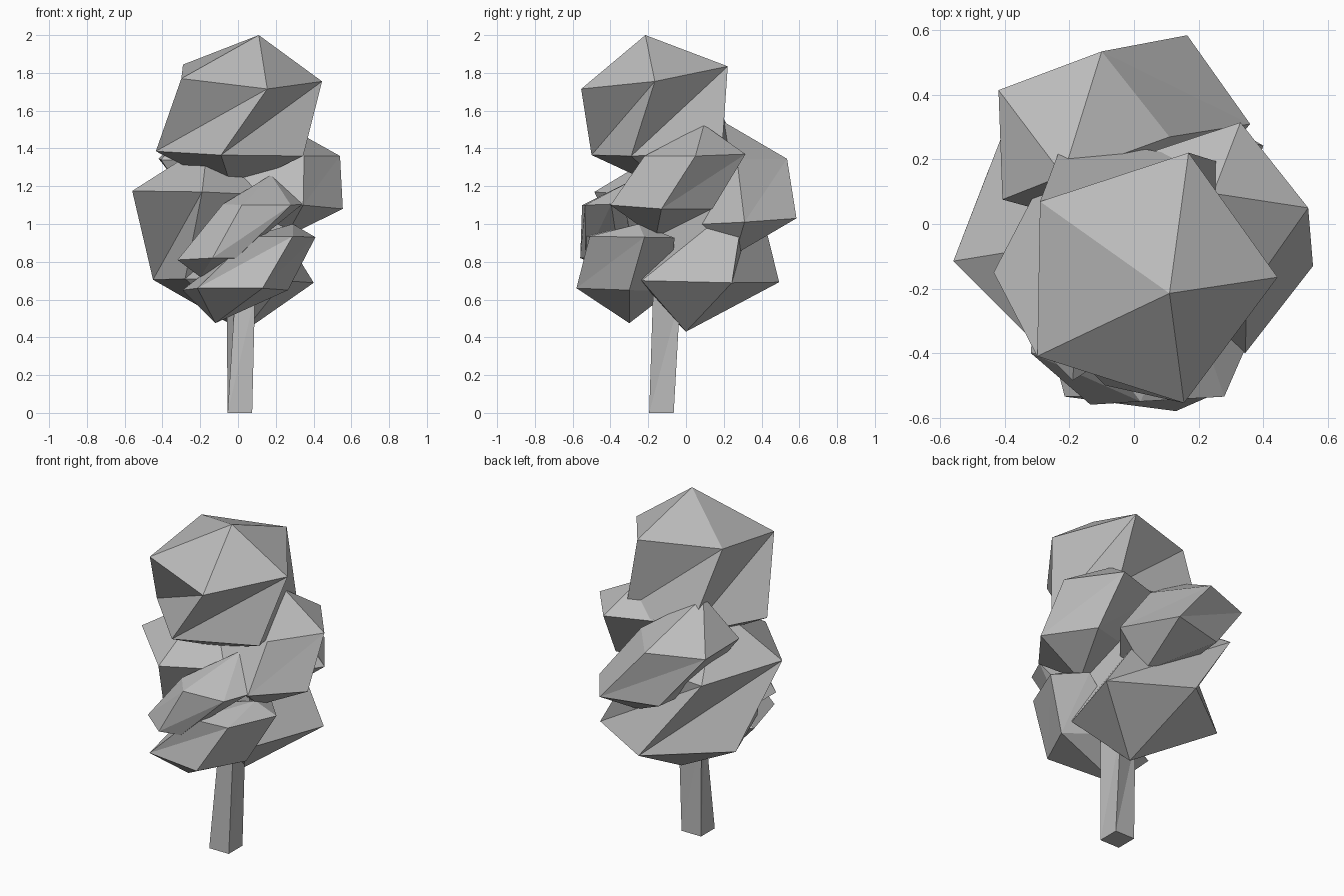
import bpy
import bmesh
from mathutils import Vector

# Remove the default cube only
default_cube = bpy.data.objects.get("Cube")
if default_cube:
    bpy.data.objects.remove(default_cube, do_unlink=True)

GOLDEN = (1 + 5 ** 0.5) / 2


def make_material(name, colour):
    material = bpy.data.materials.new(name)
    material.use_nodes = True
    material.diffuse_color = colour
    material.node_tree.nodes["Principled BSDF"].inputs["Base Color"].default_value = colour
    return material


grey = make_material("plain grey", (0.5, 0.5, 0.5, 1))


def twisted_solid(name, top, upper, lower, bottom):
    """Two rings joined by a band of triangles and closed with a tip at each end.
    Each lower corner sits below the upper edge with the same index."""
    bm = bmesh.new()
    tip, base = bm.verts.new(top), bm.verts.new(bottom)
    high = [bm.verts.new(point) for point in upper]
    low = [bm.verts.new(point) for point in lower]
    for i in range(len(high)):
        j = (i + 1) % len(high)
        bm.faces.new((tip, high[i], high[j]))
        bm.faces.new((high[j], high[i], low[i]))
        bm.faces.new((high[j], low[i], low[j]))
        bm.faces.new((base, low[j], low[i]))
    mesh = bpy.data.meshes.new(name)
    bm.to_mesh(mesh)
    bm.free()
    mesh.materials.append(grey)
    bpy.context.collection.objects.link(bpy.data.objects.new(name, mesh))


def pentagon(first, second, third):
    """Complete a skewed regular pentagon from three corners in a row."""
    a, b, c = Vector(first), Vector(second), Vector(third)
    return [a, b, c, a + GOLDEN * (c - b), c + GOLDEN * (a - b)]


def leaf_clump(name, top, upper, lower, bottom):
    """Skewed and twisted icosahedron."""
    twisted_solid(name, top, pentagon(*upper), pentagon(*lower), bottom)


# Crown of the tree
leaf_clump(
    "crown_clump", top=(.11, -.215, 2),
    upper=[(-.3, -.41, 1.77), (.155, -.555, 1.715), (.445, -.165, 1.755)],
    lower=[(-.435, -.15, 1.385), (-.09, -.5, 1.365), (.345, -.29, 1.36)],
    bottom=(-.03, -.1, 1.18))

# Clump on the model's left
leaf_clump(
    "left_clump", top=(.245, .095, 1.525),
    upper=[(.35, -.22, 1.36), (.54, .05, 1.36), (.33, .315, 1.37)],
    lower=[(.345, -.4, 1.1), (.555, -.13, 1.08), (.37, .14, 1.08)],
    bottom=(.25, -.16, .93))

# Clump at the back
leaf_clump(
    "back_clump", top=(-.22, .15, 1.57),
    upper=[(.11, .27, 1.34), (-.1, .535, 1.345), (-.42, .415, 1.345)],
    lower=[(.36, .31, 1.01), (.165, .585, 1.03), (-.17, .5, 1.03)],
    bottom=(.14, .26, .84))

# Large clump in the middle
leaf_clump(
    "middle_clump", top=(-.16, -.05, 1.43),
    upper=[(-.56, -.115, 1.175), (-.19, -.485, 1.17), (.23, -.22, 1.15)],
    lower=[(-.45, .17, .705), (-.28, -.28, .71), (.246, -.235, .7)],
    bottom=(.03, 0, .43))

# Low clump at the front
leaf_clump(
    "front_low_clump", top=(.29, -.25, 1),
    upper=[(.07, -.53, .935), (.29, -.51, .935), (.41, -.22, .93)],
    lower=[(-.215, -.535, .66), (.13, -.58, .66), (.265, -.3, .65)],
    bottom=(-.12, -.3, .475))

# Small slanted clump at the front
leaf_clump(
    "front_small_clump", top=(.175, -.23, 1.26),
    upper=[(-.08, -.42, 1.105), (.02, -.55, 1.1), (.28, -.535, 1.1)],
    lower=[(-.32, -.4, .81), (-.135, -.56, .82), (-.01, -.53, .82)],
    bottom=(-.2, -.35, .72))

# Trunk: square foot, slightly twisted towards the top
foot = [(-.055, -.195), (.075, -.195), (.075, -.065), (-.055, -.065)]
neck = [(-.015, -.16), (.09, -.175), (.07, -.03), (-.06, -.06)]
twisted_solid(
    "trunk", top=(.02, -.11, .62),
    upper=[(x, y, .62) for x, y in neck],
    lower=[(x, y, 0) for x, y in foot],
    bottom=(.01, -.13, 0))
